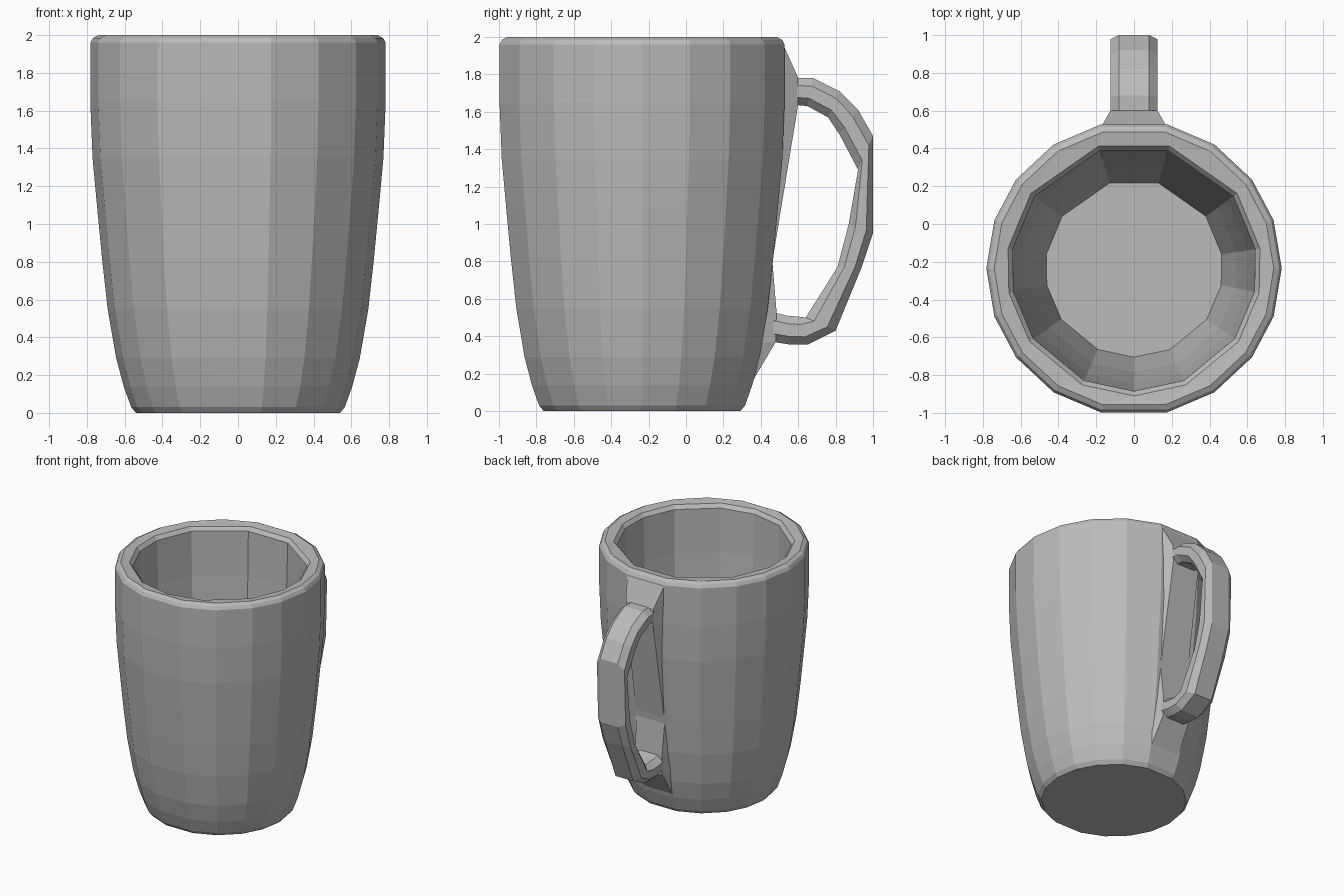
import bpy, bmesh
from math import sin, cos, radians

cube = bpy.data.objects.get("Cube")
if cube:
    bpy.data.objects.remove(cube, do_unlink=True)

grey = bpy.data.materials.new("plain grey")
grey.use_nodes = True
COLOUR = (0.5, 0.5, 0.5, 1)
grey.diffuse_color = COLOUR
grey.node_tree.nodes["Principled BSDF"].inputs["Base Color"].default_value = COLOUR

CENTRE_Y = -0.235


def finish(bm, name):
    bmesh.ops.recalc_face_normals(bm, faces=bm.faces)
    mesh = bpy.data.meshes.new(name)
    bm.to_mesh(mesh)
    bm.free()
    mesh.materials.append(grey)
    obj = bpy.data.objects.new(name, mesh)
    bpy.context.collection.objects.link(obj)
    return obj


def loft(bm, rings):
    """Skin closed rings of equal length; return the vertex rings."""
    loops = [[bm.verts.new(p) for p in ring] for ring in rings]
    for a, b in zip(loops, loops[1:]):
        n = len(a)
        for i in range(n):
            j = (i + 1) % n
            bm.faces.new((a[i], a[j], b[j], b[i]))
    return loops


def ring(angles, r, z):
    return [(r * sin(radians(a)), CENTRE_Y + r * cos(radians(a)), z) for a in angles]


def ring_edges(bm, loop):
    return [bm.edges.get((a, b)) for a, b in zip(loop, loop[1:] + loop[:1])]


# Mug body: faceted outer wall and coarser inner wall, joined at the rim
quarter = [13, 33, 53, 71, 90]
half = quarter + [180 - a for a in reversed(quarter[:-1])]
outer_angles = half + [360 - a for a in reversed(half)]
inner_half = [16, 54, 81, 101, 125, 156]
inner_angles = inner_half + [180] + [360 - a for a in reversed(inner_half)]

outer_profile = [(0.54, 0), (0.565, 0.03), (0.605, 0.14), (0.645, 0.29),
                 (0.69, 0.55), (0.72, 0.82), (0.745, 1.08), (0.77, 1.35),
                 (0.782, 1.65), (0.782, 1.96), (0.768, 1.985), (0.74, 2)]
inner_profile = [(0.47, 0.2), (0.55, 0.6), (0.61, 1.1), (0.64, 1.6),
                 (0.65, 1.96), (0.675, 1.99)]

bm = bmesh.new()
outer = loft(bm, [ring(outer_angles, r, z) for r, z in outer_profile])
inner = loft(bm, [ring(inner_angles, r, z) for r, z in inner_profile])
bm.faces.new(outer[0])
bm.faces.new(inner[0])
bmesh.ops.bridge_loops(bm, edges=ring_edges(bm, outer[-1]) + ring_edges(bm, inner[-1]))
finish(bm, "mug_body")

# Handle mount: tapered strip flaring out of the back wall
mount = [(1.96, 0.52, 0.17), (1.78, 0.6, 0.125), (1.64, 0.6, 0.12),
         (0.8, 0.462, 0.13), (0.52, 0.485, 0.12), (0.37, 0.48, 0.12),
         (0.15, 0.35, 0.13)]
bm = bmesh.new()
loops = loft(bm, [[(-0.18, min(y - 0.02, 0.26 + 0.13 * z), z), (-w, y, z),
                   (w, y, z), (0.18, min(y - 0.02, 0.26 + 0.13 * z), z)]
                  for z, y, w in mount])
bm.faces.new(loops[0])
bm.faces.new(loops[-1])
finish(bm, "handle_mount")

# Handle: bevelled section swept between outer and inner (y, z) outlines
stations = [((0.56, 1.78), (0.56, 1.64)), ((0.68, 1.78), (0.65, 1.63)),
            ((0.82, 1.71), (0.76, 1.57)), ((0.92, 1.61), (0.82, 1.48)),
            ((1.0, 1.47), (0.92, 1.29)), ((1.0, 0.95), (0.87, 1.0)),
            ((0.94, 0.77), (0.81, 0.77)), ((0.8, 0.43), (0.64, 0.5)),
            ((0.65, 0.355), (0.6, 0.505)), ((0.56, 0.355), (0.54, 0.51)),
            ((0.46, 0.37), (0.46, 0.53))]
section = [(0.08, 0), (0.125, 0.28), (0.125, 0.72), (0.08, 1)]
section += [(-x, t) for x, t in reversed(section)]
bm = bmesh.new()
loops = loft(bm, [[(x, o[0] + (i[0] - o[0]) * t, o[1] + (i[1] - o[1]) * t)
                   for x, t in section] for o, i in stations])
bm.faces.new(loops[0])
bm.faces.new(loops[-1])
finish(bm, "handle")
